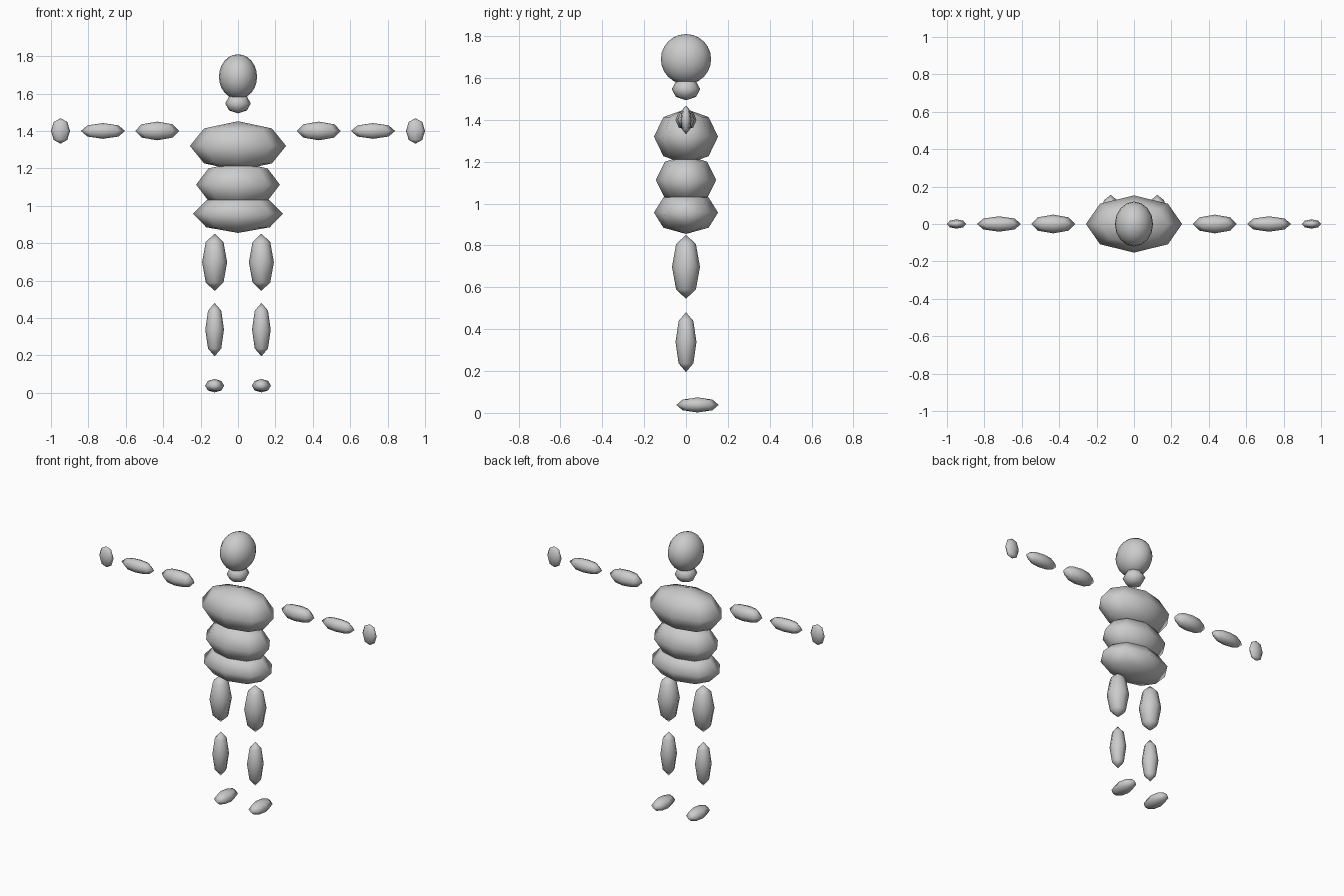
import bpy

if "Cube" in bpy.data.objects:
    bpy.data.objects.remove(bpy.data.objects["Cube"])


def ellipsoid(name, centre, radii, segments=8, rings=4):
    bpy.ops.mesh.primitive_uv_sphere_add(segments=segments, ring_count=rings, radius=1, location=centre)
    ob = bpy.context.object
    ob.name = name
    ob.scale = radii
    bpy.ops.object.transform_apply(location=False, rotation=False, scale=True)
    bpy.ops.object.shade_smooth()
    return ob


# Head is rounder than the rest
ellipsoid("head", (0, 0, 1.69), (0.102, 0.12, 0.12), 16, 12)

# Neck and torso
ellipsoid("neck", (0, 0, 1.547), (0.068, 0.068, 0.053))
ellipsoid("chest", (0, 0, 1.32), (0.257, 0.153, 0.132))
ellipsoid("waist", (0, 0, 1.113), (0.224, 0.144, 0.122))
ellipsoid("hips", (0, 0, 0.957), (0.24, 0.153, 0.102))

# Limbs, mirrored left and right
limbs = [
    ("upper_arm", (0.432, 0, 1.4), (0.118, 0.05, 0.05)),
    ("forearm", (0.722, 0, 1.4), (0.118, 0.041, 0.042)),
    ("hand", (0.949, 0, 1.4), (0.051, 0.025, 0.068)),
    ("thigh", (0.125, 0, 0.698), (0.067, 0.067, 0.153)),
    ("shin", (0.125, 0, 0.338), (0.05, 0.05, 0.143)),
    ("foot", (0.125, 0.055, 0.038), (0.051, 0.101, 0.036)),
]
for side, sx in (("left", -1), ("right", 1)):
    for name, (x, y, z), radii in limbs:
        ellipsoid(f"{side}_{name}", (sx * x, y, z), radii)
